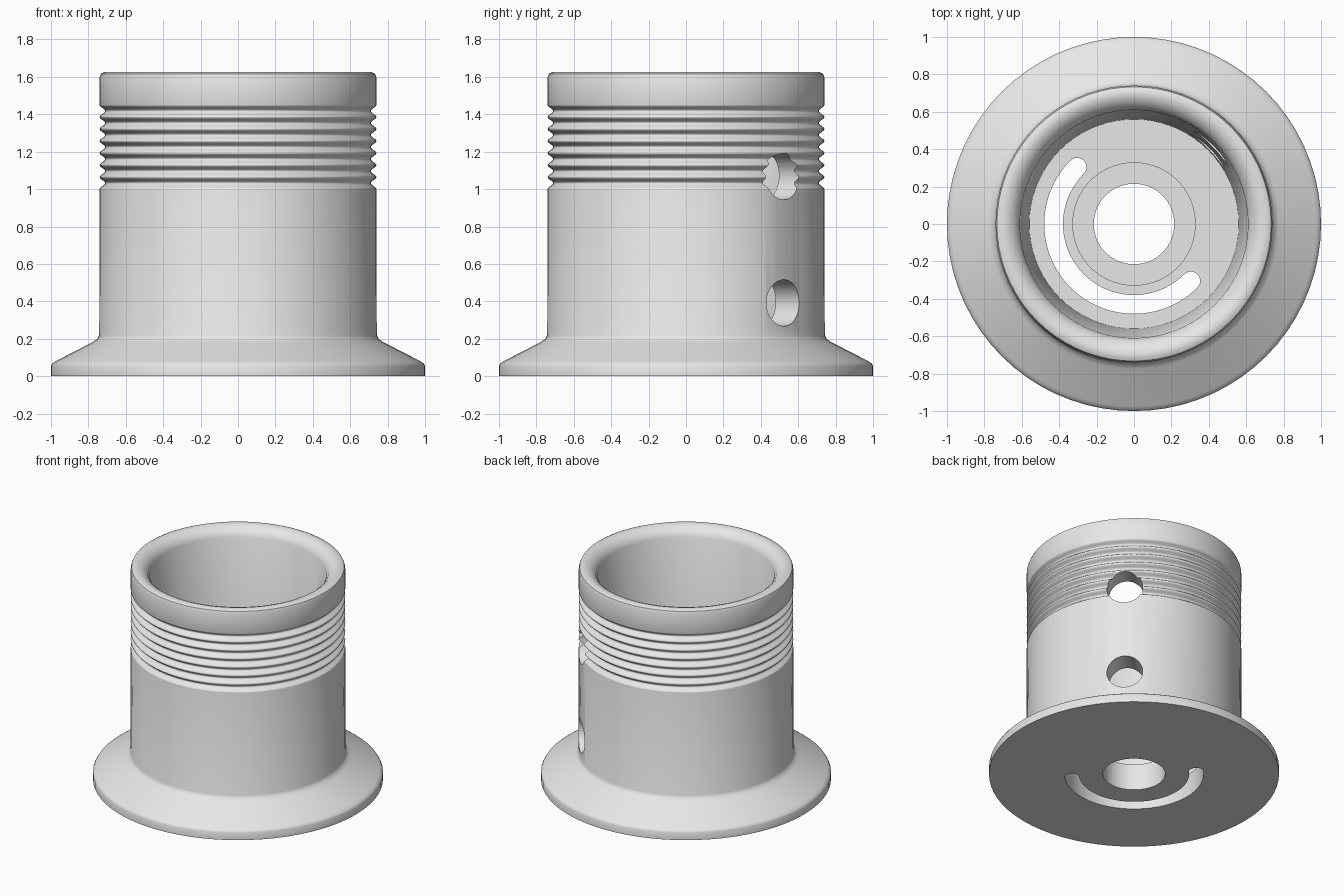
import bpy, bmesh, math
from mathutils import Matrix, Vector

old = bpy.data.objects.get("Cube")
if old:
    bpy.data.objects.remove(old, do_unlink=True)

SEGMENTS = 72

grey = bpy.data.materials.new("plain grey")
grey.use_nodes = True
grey.diffuse_color = (0.8, 0.8, 0.8, 1)
grey.node_tree.nodes["Principled BSDF"].inputs["Base Color"].default_value = (0.8, 0.8, 0.8, 1)


def make_object(name, bm):
    bmesh.ops.recalc_face_normals(bm, faces=bm.faces)
    mesh = bpy.data.meshes.new(name)
    bm.to_mesh(mesh)
    bm.free()
    mesh.materials.append(grey)
    obj = bpy.data.objects.new(name, mesh)
    bpy.context.collection.objects.link(obj)
    return obj


def lathe(name, profile):
    """Revolve a closed (radius, height) outline about z."""
    bm = bmesh.new()
    verts = [bm.verts.new((r, 0, z)) for r, z in profile]
    edges = [bm.edges.new((v, verts[i - 1])) for i, v in enumerate(verts)]
    bmesh.ops.spin(bm, geom=verts + edges, cent=(0, 0, 0), axis=(0, 0, 1),
                   angle=math.tau, steps=SEGMENTS)
    bmesh.ops.remove_doubles(bm, verts=bm.verts, dist=0.0001)
    return make_object(name, bm)


def ridges(bottom, top, count, radius, depth, samples=16):
    """Wavy stretch of the outer wall."""
    total = count * samples
    return [(radius - depth / 2 * (1 - math.cos(math.tau * i / samples)),
             bottom + (top - bottom) * i / total) for i in range(total + 1)]


def radial_cutter(name, height, radius):
    """Cylinder pointing outwards through the back left wall."""
    bm = bmesh.new()
    outward = Vector((1, 1, 0)).normalized()
    turn = outward.to_track_quat('Z', 'Y').to_matrix().to_4x4()
    place = Matrix.Translation(outward * 0.7 + Vector((0, 0, height)))
    bmesh.ops.create_cone(bm, cap_ends=True, segments=40, radius1=radius,
                          radius2=radius, depth=0.7, matrix=place @ turn)
    return make_object(name, bm)


def slot_cutter(name, radius, half, start, end):
    """Curved slot with round ends, extruded through the floor."""
    def arc(cx, cy, r, a, b, n):
        return [(cx + r * math.cos(a + (b - a) * i / n),
                 cy + r * math.sin(a + (b - a) * i / n)) for i in range(n)]

    def mid(a):
        return radius * math.cos(a), radius * math.sin(a)

    outline = arc(0, 0, radius + half, start, end, 36)
    outline += arc(*mid(end), half, end, end + math.pi, 10)
    outline += arc(0, 0, radius - half, end, start, 36)
    outline += arc(*mid(start), half, start + math.pi, start + math.tau, 10)
    bm = bmesh.new()
    face = bm.faces.new([bm.verts.new((x, y, -0.1)) for x, y in outline])
    grown = bmesh.ops.extrude_face_region(bm, geom=[face])
    top = [v for v in grown["geom"] if isinstance(v, bmesh.types.BMVert)]
    bmesh.ops.translate(bm, verts=top, vec=(0, 0, 0.45))
    return make_object(name, bm)


# Flange, ridged outer wall, rounded rim, tapered bore and floor with hub
profile = [(0.215, 0), (1, 0), (1, 0.055), (0.993, 0.068), (0.975, 0.08),
           (0.775, 0.183), (0.752, 0.199), (0.742, 0.22)]
profile += ridges(1.0, 1.45, 7, 0.74, 0.03)
profile += [(0.74, 1.598), (0.733, 1.616), (0.715, 1.625), (0.69, 1.625),
            (0.66, 1.615), (0.63, 1.59), (0.61, 1.555),
            (0.56, 0.17), (0.33, 0.17), (0.33, 0.2), (0.215, 0.2)]
body = lathe("flanged_sleeve", profile)

# Side holes and floor slot
cutters = [radial_cutter("upper_hole_cutter", 1.067, 0.124),
           radial_cutter("lower_hole_cutter", 0.392, 0.124),
           slot_cutter("slot_cutter", 0.43, 0.05,
                       math.radians(135), math.radians(315))]

bpy.ops.object.select_all(action='DESELECT')
body.select_set(True)
bpy.context.view_layer.objects.active = body
for cutter in cutters:
    cutter.hide_render = True
    cut = body.modifiers.new(cutter.name, 'BOOLEAN')
    cut.operation = 'DIFFERENCE'
    cut.solver = 'EXACT'
    cut.object = cutter
    bpy.ops.object.modifier_apply(modifier=cut.name)
    bpy.data.objects.remove(cutter, do_unlink=True)

bpy.ops.object.shade_smooth_by_angle(angle=math.radians(38))
